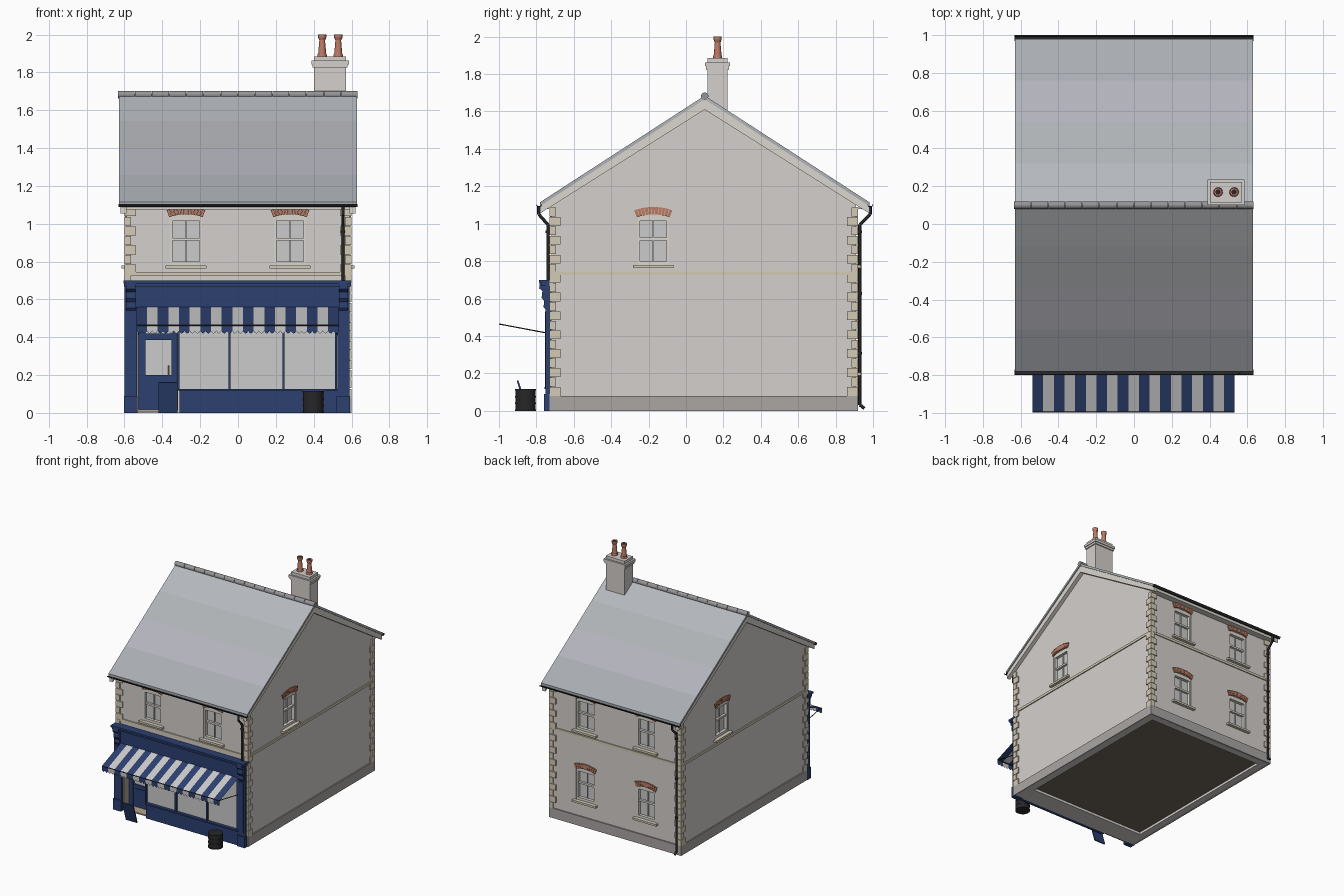
import bpy, bmesh
from math import sin, cos, pi, asin
from mathutils import Vector, Matrix

if "Cube" in bpy.data.objects:
    bpy.data.objects.remove(bpy.data.objects["Cube"])

I = Matrix.Identity(4)
WALL, STONE, NAVY, BLACK = (.66, .63, .61), (.66, .60, .47), (.025, .05, .16), (.02, .02, .022)
CREAM, GLASS, BRICK, DARK = (.70, .68, .62), (.72, .74, .74), (.50, .20, .13), (.16, .13, .10)
WHITE, GOLD = (.74, .74, .72), (.55, .42, .2)
parts = {}


def bm_of(part, col):
    return parts.setdefault(part, (bmesh.new(), col))[0]


def poly(part, col, pts, vec=None, M=I):
    """Flat face, extruded along vec when given."""
    bm = bm_of(part, col)
    a = [bm.verts.new(M @ Vector(p)) for p in pts]
    bm.faces.new(a)
    if vec:
        b = [bm.verts.new(M @ (Vector(p) + Vector(vec))) for p in pts]
        bm.faces.new(b[::-1])
        for i in range(len(a)):
            j = (i + 1) % len(a)
            bm.faces.new((a[j], a[i], b[i], b[j]))


def box(part, col, x0, x1, y0, y1, z0, z1, M=I):
    poly(part, col, [(x0, y0, z0), (x1, y0, z0), (x1, y1, z0), (x0, y1, z0)], (0, 0, z1 - z0), M)


def prism(part, col, yz, x0, x1):
    poly(part, col, [(x0, y, z) for y, z in yz], (x1 - x0, 0, 0))


def rod(part, col, p, q, r0, r1=None, seg=14):
    p, q = Vector(p), Vector(q)
    d = q - p
    M = Matrix.Translation((p + q) / 2) @ d.to_track_quat('Z', 'Y').to_matrix().to_4x4()
    bmesh.ops.create_cone(bm_of(part, col), cap_ends=True, segments=seg, radius1=r0,
                          radius2=r0 if r1 is None else r1, depth=d.length, matrix=M)


# Main walls, floor and plinth
YC, HALF, TOP, DROP = .1, .88, 1.685, .57


def roof_z(y):
    return TOP - DROP * abs(y - YC) / HALF


prism("walls", WALL, [(-.72, 0), (.91, 0), (.91, roof_z(.91) - .02), (YC, TOP - .02), (-.72, roof_z(-.72) - .02)], -.59, .59)
box("cutter", WALL, -.53, .53, -.56, .85, -.1, .03)
box("floor", DARK, -.53, .53, -.56, .85, .02, .029)
PL = (.40, .38, .37)
box("plinth", PL, -.60, .60, .90, .92, 0, .08)
for s in (-1, 1):
    box("plinth", PL, s * .58, s * .60, -.73, .90, 0, .08)

# String course and corner quoins
box("string_course", STONE, -.598, .598, -.728, .918, .725, .745)
for sx in (-1, 1):
    for yc, sy in ((-.73, -1), (.92, 1)):
        for k in range(20):
            lx, ly = (.06, .035) if k % 2 else (.035, .06)
            z = .08 + k * .0505
            box("quoins", STONE, sx * .60, sx * (.60 - lx), yc, yc - sy * ly, z, z + .047)


# Sash windows: local x along the wall, local y into the wall
def window(x, y, z, ang):
    M = Matrix.Translation((x, y, z)) @ Matrix.Rotation(ang, 4, 'Z')
    w, h = .085, .265
    box("cutter", WALL, -w, w, -.05, .04, 0, h, M)
    box("window_glass", GLASS, -w, w, .030, .036, 0, h, M)
    for s in (-1, 1):
        box("window_frames", CREAM, s * w, s * (w - .014), .005, .036, 0, h, M)
    for a, b, d in ((0, .02, .005), (h - .03, h, .005), (.13, .145, .012)):
        box("window_frames", CREAM, -w + .014, w - .014, d, .036, a, b, M)
    box("window_frames", CREAM, -.003, .003, .02, .036, .02, h - .03, M)
    box("window_sills", STONE, -.108, .108, -.025, .03, -.016, 0, M)
    n, r0, r1, c = 11, .25, .29, .02
    t = asin(w / r0) * 1.05
    for i in range(n):
        a, b = -t + 2 * t * (i + .06) / n, -t + 2 * t * (i + .94) / n
        poly("window_arches", BRICK, [(r * sin(g), -.008, c + r * cos(g)) for r, g in
                                      ((r0, a), (r0, b), (r1, b), (r1, a))], (0, .04, 0), M)


for x in (-.275, .275):
    window(x, -.72, .78, 0)
    window(x, .91, .78, pi)
    window(x, .91, .205, pi)
window(.59, -.175, .78, pi / 2)
window(-.59, .375, .78, -pi / 2)

# Roof slopes in slate bands, bargeboards, eaves and gutters
tints = [(.46, .48, .51), (.43, .45, .47), (.45, .45, .51), (.40, .42, .45)]
for s, side in ((-1, "front"), (1, "back")):
    for i, c in enumerate(tints):
        ya, yb = (YC + s * HALF * t / 4 for t in (i, i + 1))
        za, zb = roof_z(ya), roof_z(yb)
        prism(f"roof_{side}_band_{i + 1}", c, [(ya, za), (yb, zb), (yb, zb - .02), (ya, za - .02)], -.63, .63)
    ye = YC + s * HALF
    for sx in (-1, 1):
        prism("bargeboards", CREAM, [(YC, TOP - .02), (ye, roof_z(ye) - .02), (ye, roof_z(ye) - .06),
                                     (YC, TOP - .075)], sx * .59, sx * .622)
    box("eaves_boards", CREAM, -.60, .60, ye - s * .012, ye - s * .022, 1.075, 1.105)
    box("eaves_boards", CREAM, -.60, .60, ye - s * .02, ye - s * .08, 1.08, 1.09)
    gy = ye + s * .005
    arc = [(gy + r * cos(g), 1.103 + r * sin(g)) for r, seq in ((.015, range(9)), (.011, range(8, -1, -1)))
           for g in [pi + pi * k / 8 for k in seq]]
    prism("gutters", BLACK, arc, -.632, .632)

# Half-round ridge tiles
for i in range(14):
    x = -.635 + i * 1.27 / 14
    rod("ridge_tiles", (.30, .30, .31), (x, YC, 1.682), (x + .088, YC, 1.682), .02)


# Downpipes with swan necks and clips
def downpipe(x, s, wall, eave, zend):
    pts = [(x, eave, 1.095), (x, eave, 1.05), (x, wall, .995), (x, wall, zend)]
    if zend < .1:
        pts.append((x, wall + s * .025, zend - .02))
    for p, q in zip(pts, pts[1:]):
        rod("downpipes", BLACK, p, q, .0085)
    for z in (.95, .62, .3):
        if z > zend:
            rod("downpipes", BLACK, (x, wall, z), (x, wall, z + .015), .012)


downpipe(.555, -1, -.738, -.787, .70)
downpipe(-.565, 1, .929, .985, .032)

# Chimney stack with corbelled cap and pots
box("chimney_stack", WALL, .402, .572, .115, .222, 1.58, 1.83)
for z0, z1, e in ((1.825, 1.842, .008), (1.842, 1.862, .014), (1.862, 1.885, 0)):
    box("chimney_cap", WALL, .402 - e, .572 + e, .115 - e, .222 + e, z0, z1)
for x in (.445, .53):
    for z0, z1, r0, r1 in ((1.885, 1.90, .025, .023), (1.90, 1.97, .021, .015), (1.97, 1.985, .016, .022), (1.985, 2.0, .022, .022)):
        rod("chimney_pots", BRICK, (x, .169, z0), (x, .169, z1), r0, r1, 20)
    rod("pot_openings", BLACK, (x, .169, 1.99), (x, .169, 2.0005), .014)

# Shopfront: pilasters, fascia, cornice, consoles
for x0, x1 in ((-.60, -.535), (.525, .59)):
    box("shop_pilasters", NAVY, x0, x1, -.75, -.71, 0, .69)
    box("shop_pilasters", NAVY, x0 - .003, x1 + .003, -.76, -.71, 0, .09)
    box("shop_pilasters", NAVY, x0 + .014, x1 - .014, -.755, -.71, .12, .53)
    prism("shop_consoles", NAVY, [(-.72, .69), (-.782, .69), (-.785, .655), (-.768, .64), (-.772, .605),
                                  (-.758, .585), (-.762, .555), (-.75, .54), (-.72, .54)], x0 + .008, x1 - .008)
box("shop_fascia", NAVY, -.535, .525, -.752, -.71, .55, .67)
box("shop_cornice", NAVY, -.603, .597, -.775, -.71, .668, .685)
box("shop_cornice", NAVY, -.606, .60, -.787, -.71, .685, .70)

# Shop windows and stall riser
box("stall_riser", NAVY, -.31, .525, -.748, -.71, 0, .12)
box("stall_riser", NAVY, -.315, .525, -.757, -.71, .115, .127)
box("shop_glass", GLASS, -.31, .525, -.732, -.715, .12, .55)
for x in (-.316, -.045, .24, .518):
    box("shop_mullions", NAVY, x - .006, x + .006, -.748, -.71, .12, .55)

# Recessed doorway
box("cutter", WALL, -.53, -.322, -.80, -.62, .012, .55)
for x0, x1 in ((-.532, -.526), (-.326, -.318)):
    box("door_lobby", (.45, .37, .29), x0, x1, -.73, -.62, .012, .55)
box("door_lobby", (.45, .37, .29), -.53, -.32, -.735, -.62, .008, .018)
box("door_lobby", NAVY, -.53, -.32, -.735, -.62, .54, .55)
for x0, x1 in ((-.526, -.49), (-.352, -.326)):
    box("door", NAVY, x0, x1, -.66, -.62, .018, .54)
for z0, z1 in ((.018, .20), (.385, .42), (.52, .54)):
    box("door", NAVY, -.49, -.352, -.655, -.62, z0, z1)
box("door", NAVY, -.47, -.372, -.66, -.62, .05, .17)
box("door_glass", GLASS, -.49, -.352, -.645, -.625, .2, .54)
rod("door_handle", GOLD, (-.365, -.668, .2), (-.365, -.668, .25), .004)

# Striped awning with scalloped valance, bar and arms
N, X0, X1 = 19, -.537, .533
for i in range(N):
    name, col = (("awning_blue_stripes", NAVY), ("awning_white_stripes", WHITE))[i % 2]
    a, b = X0 + (X1 - X0) * i / N, X0 + (X1 - X0) * (i + 1) / N
    poly(name, col, [(a, -.755, .56), (a, -.998, .465), (b, -.998, .465), (b, -.755, .56)])
    low = [(a + (b - a) * k / 12, -.998, .433 - .013 * abs(sin(2 * pi * k / 12))) for k in range(13)]
    poly(name, col, [(a, -.998, .465)] + low + [(b, -.998, .465)])
rod("awning_bar", BLACK, (X0, -.995, .463), (X1, -.995, .463), .004)
for x in (X0 + .01, X1 - .01):
    rod("awning_arms", BLACK, (x, -.74, .415), (x, -.995, .463), .003)

# Pavement board and oil drum
poly("pavement_board", NAVY, [(-.42, -.855, 0), (-.32, -.855, 0), (-.32, -.905, .16), (-.42, -.905, .16)], (0, .009, .003))
rod("oil_drum", BLACK, (.397, -.858, 0), (.397, -.858, .113), .054, seg=28)
for z in (0, .036, .072, .108):
    rod("oil_drum", BLACK, (.397, -.858, z), (.397, -.858, z + .007), .057, seg=28)

# Turn every part into an object
objs, mats = {}, {}
for name, (bm, col) in parts.items():
    bmesh.ops.recalc_face_normals(bm, faces=bm.faces)
    me = bpy.data.meshes.new(name)
    bm.to_mesh(me)
    bm.free()
    if col not in mats:
        mats[col] = bpy.data.materials.new("paint")
        mats[col].diffuse_color = (*col, 1)
    me.materials.append(mats[col])
    objs[name] = bpy.data.objects.new(name, me)
    bpy.context.collection.objects.link(objs[name])

# Cut the openings into the walls
cutter = objs.pop("cutter")
cutter.hide_render = True
mod = objs["walls"].modifiers.new("openings", 'BOOLEAN')
mod.object, mod.solver = cutter, 'EXACT'
bpy.context.view_layer.objects.active = objs["walls"]
bpy.ops.object.modifier_apply(modifier=mod.name)
bpy.data.objects.remove(cutter)

for o in objs.values():
    o.select_set(True)
bpy.ops.object.shade_smooth_by_angle(angle=.6)

for m in bpy.data.materials:
    if m.users and not m.is_grease_pencil:
        m.use_nodes = True
        m.node_tree.nodes["Principled BSDF"].inputs["Base Color"].default_value = m.diffuse_color
